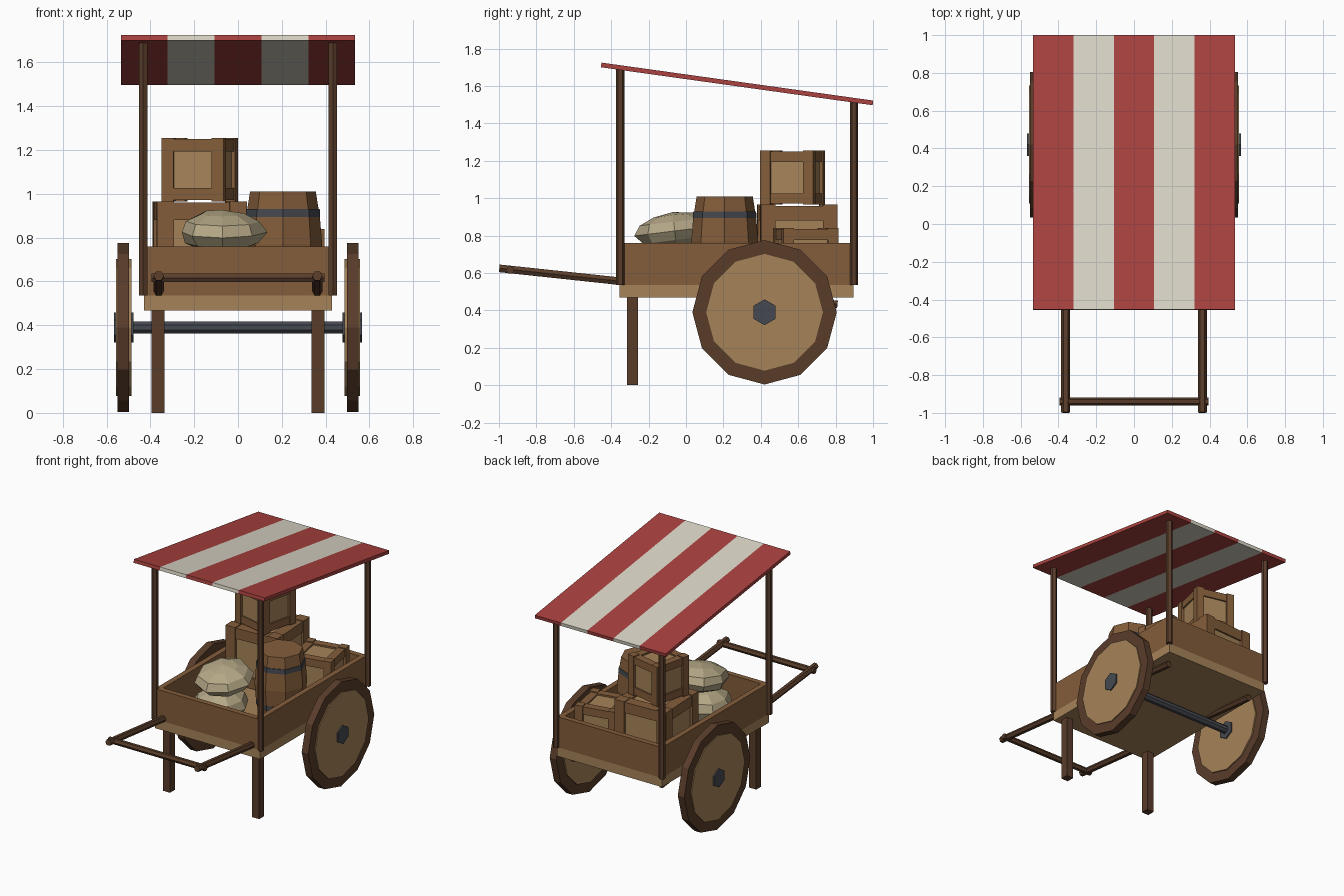
import bpy, bmesh, random
from math import pi, radians, atan2, hypot
from mathutils import Matrix, Vector

if "Cube" in bpy.data.objects:
    bpy.data.objects.remove(bpy.data.objects["Cube"])

random.seed(4)


def mat(name, r, g, b):
    m = bpy.data.materials.new(name)
    m.diffuse_color = (r, g, b, 1)
    m.use_nodes = True
    m.node_tree.nodes["Principled BSDF"].inputs["Base Color"].default_value = m.diffuse_color
    return m


DARK = mat("dark_wood", .10, .046, .023)
WOOD = mat("mid_wood", .23, .11, .043)
LIGHT = mat("light_wood", .38, .23, .10)
METAL = mat("iron", .06, .066, .08)
RED = mat("red_cloth", .40, .055, .05)
CREAM = mat("cream_cloth", .72, .68, .58)
SACK = mat("sackcloth", .46, .39, .24)


def finish(name, bm, mats, matrix=Matrix()):
    bmesh.ops.recalc_face_normals(bm, faces=bm.faces)
    me = bpy.data.meshes.new(name)
    bm.to_mesh(me)
    bm.free()
    for m in mats:
        me.materials.append(m)
    ob = bpy.data.objects.new(name, me)
    ob.matrix_world = matrix
    bpy.context.collection.objects.link(ob)
    return ob


def add_box(bm, centre, size, index=0):
    r = bmesh.ops.create_cube(bm, size=1, matrix=Matrix.Translation(centre) @ Matrix.Diagonal((*size, 1)))
    for f in {f for v in r["verts"] for f in v.link_faces}:
        f.material_index = index


def box(name, lo, hi, material):
    lo, hi = Vector(lo), Vector(hi)
    bm = bmesh.new()
    add_box(bm, (lo + hi) / 2, hi - lo)
    return finish(name, bm, [material])


def rod(name, a, b, r, sides, material, spin=0):
    # prism running from a to b
    a, b = Vector(a), Vector(b)
    d = b - a
    bm = bmesh.new()
    bmesh.ops.create_cone(bm, cap_ends=True, segments=sides, radius1=r, radius2=r, depth=d.length,
                          matrix=Matrix.Rotation(spin, 4, 'Z'))
    m = Matrix.Translation((a + b) / 2) @ Vector((0, 0, 1)).rotation_difference(d).to_matrix().to_4x4()
    return finish(name, bm, [material], m)


def lathe(name, profile, sides, centre, material):
    # stacked rings of (radius, z), capped at both ends
    bm = bmesh.new()
    rings = []
    for r, z in profile:
        rings.append([bm.verts.new(Matrix.Rotation(2 * pi * i / sides, 3, 'Z') @ Vector((r, 0, z)))
                      for i in range(sides)])
    for p, q in zip(rings, rings[1:]):
        for i in range(sides):
            j = (i + 1) % sides
            bm.faces.new((p[i], p[j], q[j], q[i]))
    bm.faces.new(rings[0])
    bm.faces.new(rings[-1])
    return finish(name, bm, [material], Matrix.Translation(centre))


def crate(name, x, y, z, s, h, turn):
    # recessed panels, inset rails and protruding corner posts
    bm = bmesh.new()
    w = s * .19
    add_box(bm, (0, 0, h / 2), (s - .035, s - .035, h - .035), 1)
    e, g = s / 2 - w / 2, .006
    for i in (-1, 1):
        for j in (-1, 1):
            add_box(bm, (i * e, j * e, h / 2), (w, w, h))
            zc = h / 2 + j * (h / 2 - w / 2 - g)
            add_box(bm, (0, i * (e - g), zc), (s - w, w, w))
            add_box(bm, (i * (e - g), 0, zc), (w, s - w, w))
    m = Matrix.Translation((x, y, z)) @ Matrix.Rotation(radians(turn), 4, 'Z')
    return finish(name, bm, [WOOD, LIGHT], m)


def sack(name, centre, radii, tilt, turn):
    bm = bmesh.new()
    bmesh.ops.create_uvsphere(bm, u_segments=8, v_segments=6, radius=1)
    for v in bm.verts:
        v.co *= random.uniform(.95, 1.05)
        v.co.z = max(v.co.z, -.8)
    m = (Matrix.Translation(centre) @ Matrix.Rotation(radians(tilt), 4, 'X')
         @ Matrix.Diagonal((*radii, 1)) @ Matrix.Rotation(radians(turn), 4, 'Z'))
    bm.transform(m)
    return finish(name, bm, [SACK])


# bed
X, Y0, Y1, T = .43, -.355, .895, .04
box("bed_floor", (-X, Y0, .468), (X, Y1, .535), LIGHT)
box("front_board", (-X, Y0, .535), (X, Y0 + T, .76), WOOD)
box("back_board", (-X, Y1 - T, .535), (X, Y1, .76), WOOD)

# canopy slope
def canopy_z(y):
    return 1.7 - (y + .453) * .203 / 1.453


rod("axle", (-.49, .42, .39), (.49, .42, .39), .03, 8, METAL, pi / 8)

for side, s in (("left", -1), ("right", 1)):
    xs = sorted((s * X, s * (X - T)))
    box(side + "_board", (xs[0], Y0 + T, .535), (xs[1], Y1 - T, .76), WOOD)
    # roof posts
    for end, y in (("front", -.352), ("back", .898)):
        rod(f"{side}_{end}_post", (s * .433, y, .535), (s * .433, y, canopy_z(y) + .008), .0225, 6, DARK)
    # legs and pull shafts
    box(side + "_leg", (s * .365 - .029, -.315, 0), (s * .365 + .029, -.257, .47), DARK)
    rod(side + "_shaft", (s * .362, -.998, .625), (s * .362, .81, .432), .0235, 6, DARK, pi / 6)
    # wheel: rim, disc and hub
    for part, x0, x1, r, n, m in (("rim", .497, .55, .386, 12, DARK),
                                  ("disc", .487, .557, .312, 12, LIGHT),
                                  ("hub", .477, .567, .069, 6, METAL)):
        w = rod(f"{side}_wheel_{part}", (x0 * s, .42, .39), (x1 * s, .42, .39), r, n, m,
                pi / 2)
rod("pull_bar", (-.395, -.94, .616), (.395, -.94, .616), .022, 6, DARK)

# striped canopy
ang = -atan2(.203, 1.453)
length = hypot(1.453, .203)
for i in range(5):
    bm = bmesh.new()
    add_box(bm, (0, 0, 0), (.214, length, .025))
    finish(f"canopy_stripe_{i + 1}", bm, [CREAM if i % 2 else RED],
           Matrix.Translation(((i - 2) * .214, .273, 1.611)) @ Matrix.Rotation(ang, 4, 'X'))

# crates
crate("large_crate", -.175, .595, .535, .41, .43, 3)
crate("top_crate", -.175, .57, .965, .29, .29, -13)
crate("small_crate", .22, .64, .535, .30, .305, 11)

# barrel with hoops
B = (.205, .207, 0)
lathe("barrel", [(.15, .535), (.169, .65), (.179, .77), (.169, .89), (.15, 1.01)], 8, B, WOOD)
lathe("upper_hoop", [(.170, .895), (.168, .93)], 8, B, METAL)
lathe("lower_hoop", [(.168, .615), (.170, .65)], 8, B, METAL)

# sacks
sack("lower_sack", (-.09, -.08, .63), (.19, .20, .115), 0, 10)
sack("upper_sack", (-.07, -.06, .825), (.195, .21, .10), 7, 0)
